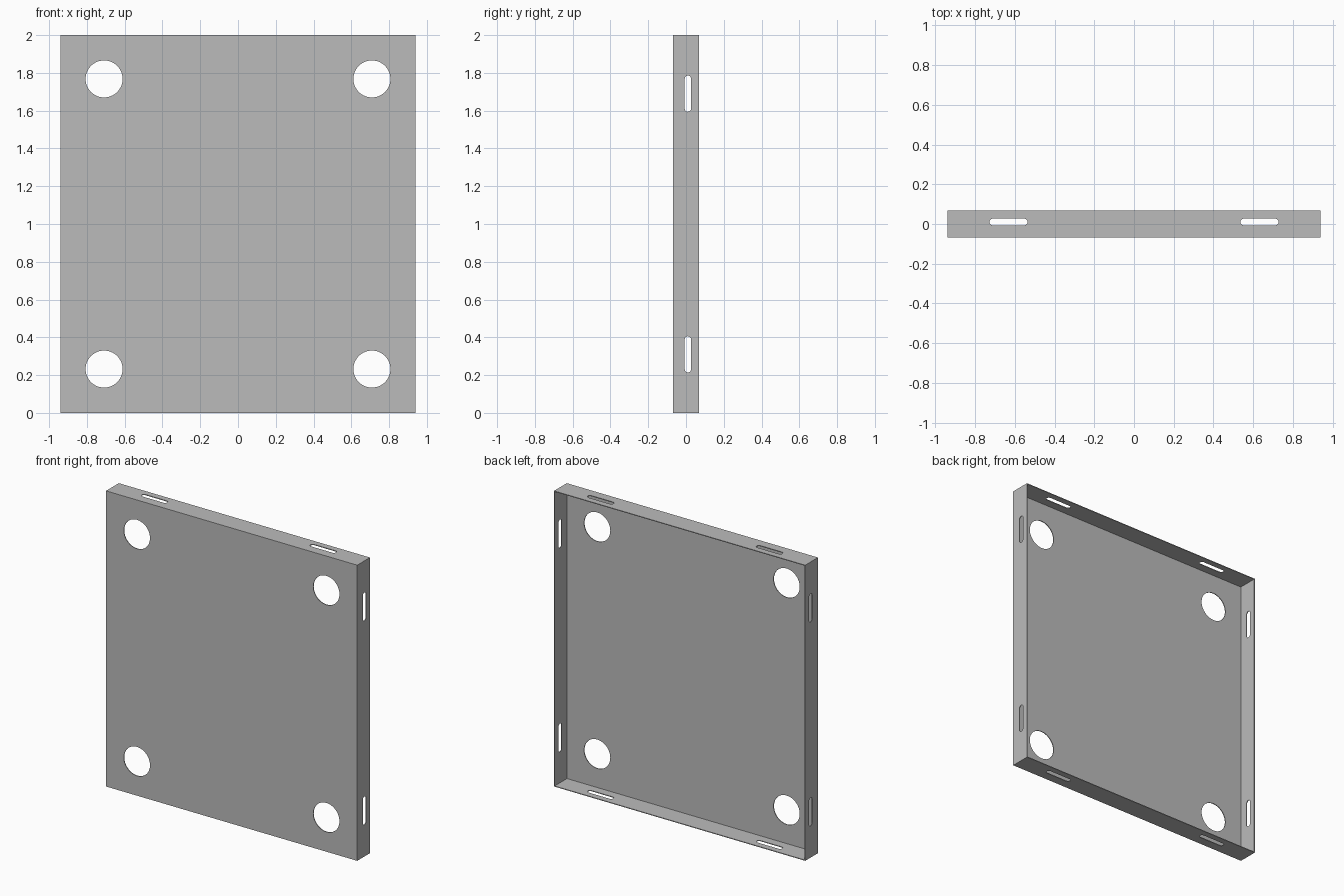
import bpy
import bmesh
from math import cos, sin, pi, radians
from mathutils import Matrix, Vector

cube = bpy.data.objects.get("Cube")
if cube:
    bpy.data.objects.remove(cube, do_unlink=True)

WIDTH, HEIGHT, DEPTH = 1.88, 2.0, 0.136
SHEET = 0.005                      # sheet metal thickness
HOLE_X, HOLE_Z, HOLE_R = 0.709, 0.768, 0.098
SLOT_X, SLOT_Z, SLOT_Y = 0.632, 0.69, 0.01
SLOT_LENGTH, SLOT_WIDTH = 0.192, 0.034

metal = bpy.data.materials.new("grey metal")
metal.use_nodes = True
grey = (0.5, 0.5, 0.5, 1)
metal.diffuse_color = grey
metal.node_tree.nodes["Principled BSDF"].inputs["Base Color"].default_value = grey


def rectangle(w, h):
    return [(-w / 2, -h / 2), (w / 2, -h / 2), (w / 2, h / 2), (-w / 2, h / 2)]


def circle(cx, cy, r, n=48):
    return [(cx + r * cos(2 * pi * i / n), cy + r * sin(2 * pi * i / n)) for i in range(n)]


def slot(cx, cy, along_x, n=10):
    """Rounded slot outline, long in the first or the second axis."""
    r = SLOT_WIDTH / 2
    reach = SLOT_LENGTH / 2 - r
    points = []
    for side in (1, -1):
        for i in range(n + 1):
            a = -pi / 2 + pi * i / n
            u, v = side * (reach + r * cos(a)), side * r * sin(a)
            points.append((cx + u, cy + v) if along_x else (cx - v, cy + u))
    return points


def panel(name, outlines, axes, location):
    """Flat sheet cut from closed outlines; axes are the world u, v and normal."""
    curve = bpy.data.curves.new(name, "CURVE")
    curve.dimensions = "2D"
    curve.fill_mode = "BOTH"
    curve.extrude = SHEET / 2
    for outline in outlines:
        spline = curve.splines.new("POLY")
        spline.points.add(len(outline) - 1)
        for point, (u, v) in zip(spline.points, outline):
            point.co = (u, v, 0, 1)
        spline.use_cyclic_u = True
    obj = bpy.data.objects.new(name, curve)
    bpy.context.collection.objects.link(obj)
    bpy.ops.object.select_all(action="DESELECT")
    obj.select_set(True)
    bpy.context.view_layer.objects.active = obj
    bpy.ops.object.convert(target="MESH")
    obj = bpy.context.view_layer.objects.active

    # Weld the sheet and stand it in place
    bm = bmesh.new()
    bm.from_mesh(obj.data)
    bmesh.ops.remove_doubles(bm, verts=bm.verts, dist=0.0001)
    turn = Matrix([Vector(a) for a in axes]).transposed()
    bm.transform(Matrix.Translation(location) @ turn.to_4x4())
    bmesh.ops.recalc_face_normals(bm, faces=bm.faces)
    bm.to_mesh(obj.data)
    bm.free()
    obj.data.materials.clear()
    obj.data.materials.append(metal)
    bpy.ops.object.shade_smooth_by_angle(angle=radians(30))


X, Y, Z = (1, 0, 0), (0, 1, 0), (0, 0, 1)
SIGNS = (-1, 1)

# Front plate with four round holes
holes = [circle(sx * HOLE_X, sz * HOLE_Z, HOLE_R) for sx in SIGNS for sz in SIGNS]
panel("front_plate", [rectangle(WIDTH, HEIGHT)] + holes, (X, Z, (0, -1, 0)),
      (0, (SHEET - DEPTH) / 2, HEIGHT / 2))

# Flanges folded back from the plate, two slots in each
flange = DEPTH - SHEET
mid = SHEET / 2
for s, name in ((1, "left_flange"), (-1, "right_flange")):
    slots = [slot(SLOT_Y - mid, sz * SLOT_Z, False) for sz in SIGNS]
    panel(name, [rectangle(flange, HEIGHT)] + slots, (Y, Z, X),
          (s * (WIDTH - SHEET) / 2, mid, HEIGHT / 2))

for s, name in ((1, "top_flange"), (-1, "bottom_flange")):
    slots = [slot(sx * SLOT_X, SLOT_Y - mid, True) for sx in SIGNS]
    panel(name, [rectangle(WIDTH - 2 * SHEET, flange)] + slots, (X, Y, Z),
          (0, mid, HEIGHT / 2 + s * (HEIGHT - SHEET) / 2))
